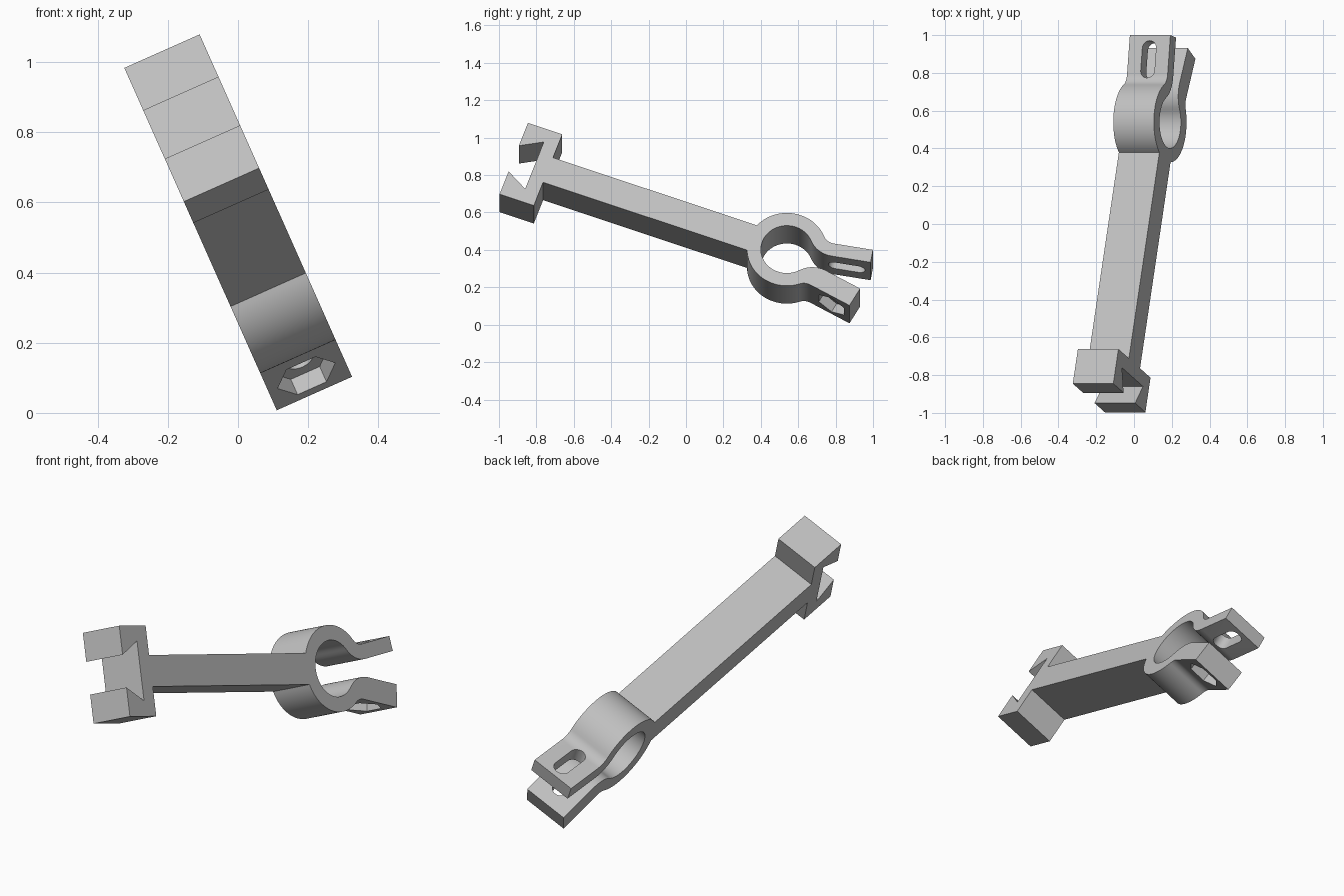
import bpy, bmesh
from math import sin, cos, pi, radians, sqrt, atan2, asin
from mathutils import Matrix, Vector

cube = bpy.data.objects.get("Cube")
if cube:
    bpy.data.objects.remove(cube, do_unlink=True)

WIDTH = 0.235
ARM = 0.077                      # half thickness of the arm
RING_OUT, RING_IN = 0.213, 0.139
RING_U = 0.356                   # ring centre along the arm
FILLET = 0.07
JAW_END = 0.454                  # jaw tip, measured from the ring centre
SPREAD = radians(10)             # opening angle of each jaw

grey = bpy.data.materials.new("light grey")
grey.use_nodes = True
colour = (0.53, 0.53, 0.53, 1)
grey.diffuse_color = colour
grey.node_tree.nodes["Principled BSDF"].inputs["Base Color"].default_value = colour


def prism(name, points, direction):
    """Extrude a closed outline of 3D points along a vector."""
    bm = bmesh.new()
    face = bm.faces.new([bm.verts.new(p) for p in points])
    new = bmesh.ops.extrude_face_region(bm, geom=[face])["geom"]
    verts = [g for g in new if isinstance(g, bmesh.types.BMVert)]
    bmesh.ops.translate(bm, verts=verts, vec=direction)
    bmesh.ops.recalc_face_normals(bm, faces=bm.faces)
    mesh = bpy.data.meshes.new(name)
    bm.to_mesh(mesh)
    bm.free()
    mesh.materials.append(grey)
    obj = bpy.data.objects.new(name, mesh)
    bpy.context.collection.objects.link(obj)
    return obj


def arc(centre, radius, start, end, steps):
    return [centre + radius * Vector((cos(a), sin(a)))
            for a in (start + (end - start) * i / steps for i in range(steps + 1))]


def jaw_line(ring, offset, fillet, start):
    """Ring arc, tangent fillet, then straight jaw edge to the tip."""
    along = Vector((cos(SPREAD), sin(SPREAD)))
    normal = Vector((-sin(SPREAD), cos(SPREAD)))
    centre = along * sqrt((ring + fillet) ** 2 - (offset + fillet) ** 2) + normal * (offset + fillet)
    phi = atan2(centre.y, centre.x)
    path = arc(Vector((0, 0)), ring, start, phi, 28)
    path += arc(centre, fillet, phi + pi, SPREAD + 1.5 * pi, 10)[1:]
    path.append(along * JAW_END + normal * offset)
    return [p + Vector((RING_U, 0)) for p in path]


def mirror(path):
    return [Vector((p[0], -p[1])) for p in path]


# Side outline: forked head, arm, split ring and two jaws
wall = RING_OUT - RING_IN
join = pi - asin(ARM / RING_OUT)
upper = jaw_line(RING_OUT, 0.077, FILLET, join)
lower = jaw_line(RING_OUT, 0.117, FILLET, join)
inner = jaw_line(RING_IN, 0.003, FILLET + wall, pi)
head = [(-1.08, 0.146), (-1.198, 0.08), (-1.198, 0.222), (-1.003, 0.222), (-1.003, ARM)]
outline = [Vector(p) for p in head] + upper + inner[::-1]
outline += mirror(inner)[1:] + mirror(lower)[::-1] + mirror(head)[::-1]
body = prism("clamp_arm", [(-WIDTH / 2, p.x, p.y) for p in outline], (WIDTH, 0, 0))


def cut(points, distance, side, low, high):
    """Cut a hole through one jaw, between two heights in the jaw's frame."""
    cutter = prism("hole_cutter", [(p.x, p.y + distance, low) for p in points], (0, 0, high - low))
    cutter.hide_render = True
    frame = Matrix.Translation((0, RING_U, 0)) @ Matrix.Rotation(side * SPREAD, 4, "X")
    cutter.data.transform(frame)
    mod = body.modifiers.new("hole", "BOOLEAN")
    mod.operation, mod.solver, mod.object = "DIFFERENCE", "EXACT", cutter
    bpy.context.view_layer.objects.active = body
    bpy.ops.object.modifier_apply(modifier=mod.name)
    bpy.data.objects.remove(cutter, do_unlink=True)


# Long bolt slot in the upper jaw
slot = arc(Vector((0, 0.06)), 0.04, 0, pi, 14) + arc(Vector((0, -0.06)), 0.04, pi, 2 * pi, 14)
cut(slot, 0.324, 1, -0.03, 0.11)

# Bolt hole and six-sided nut pocket in the lower jaw
origin = Vector((0, 0))
cut(arc(origin, 0.04, 0, 2 * pi, 32)[:-1], 0.343, -1, -0.16, 0.03)
cut(arc(origin, 0.09, 0, 2 * pi, 6)[:-1], 0.343, -1, -0.16, -0.062)

# Smooth the curved walls and tilt the part into place
bpy.ops.object.select_all(action="DESELECT")
body.select_set(True)
bpy.context.view_layer.objects.active = body
bpy.ops.object.shade_smooth_by_angle(angle=radians(25))
body.matrix_world = (Matrix.Translation((0.371, 0, 0))
                     @ Matrix.Rotation(radians(-24), 4, "Y")
                     @ Matrix.Translation((-WIDTH / 2, 0, 0))
                     @ Matrix.Rotation(radians(-20), 4, "X")
                     @ Matrix.Translation((0, 0, 0.599)))
